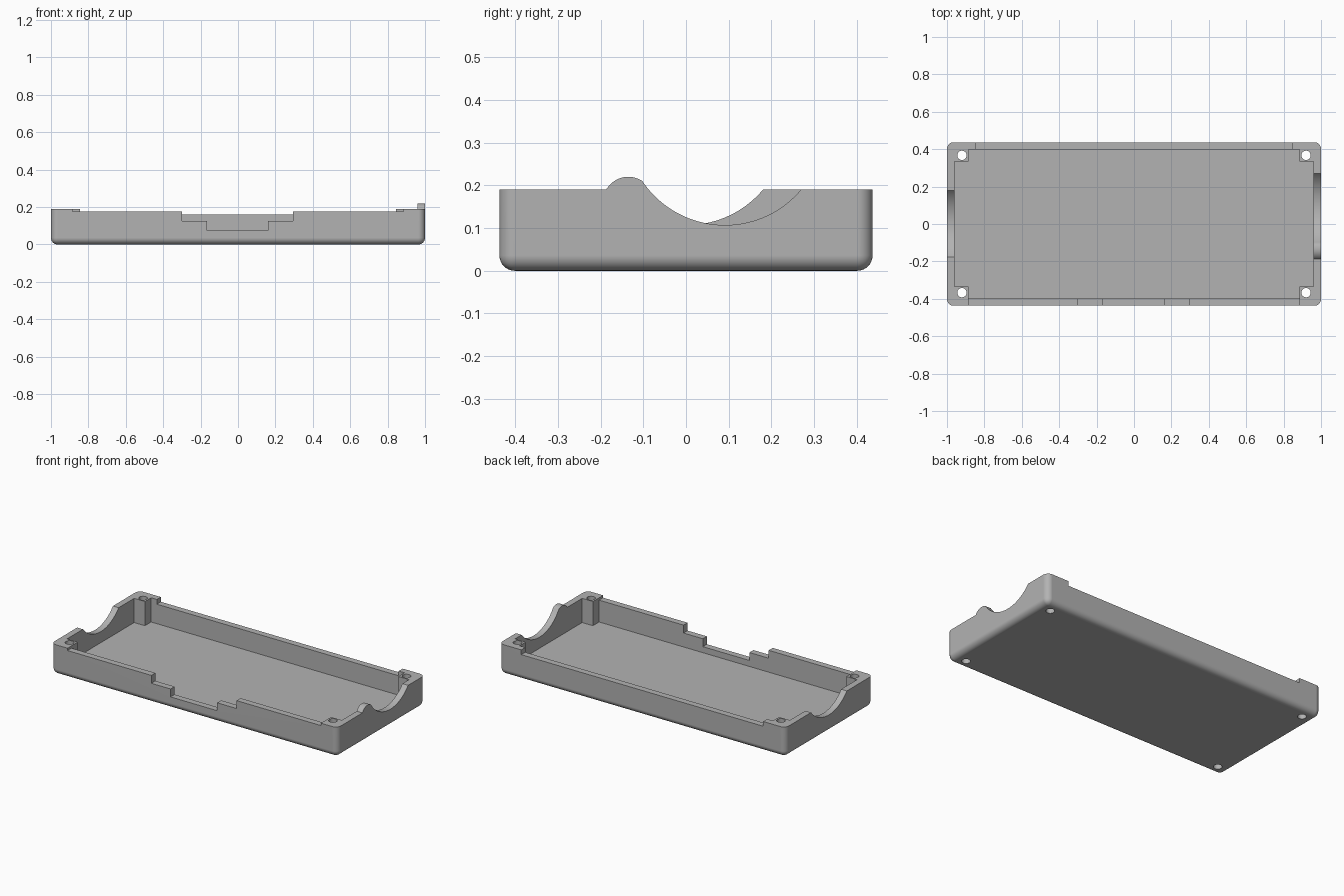
import bpy, bmesh
from math import pi, radians
from mathutils import Matrix

cube = bpy.data.objects.get("Cube")
if cube:
    bpy.data.objects.remove(cube, do_unlink=True)

grey = bpy.data.materials.new("grey_plastic")
grey.use_nodes = True
colour = (0.45, 0.45, 0.45, 1)
grey.diffuse_color = colour
grey.node_tree.nodes["Principled BSDF"].inputs["Base Color"].default_value = colour

W, D, H = 1.0, 0.437, 0.19      # half width, half depth, rim height
WALL, FLOOR, FILLET = 0.04, 0.037, 0.036


def make(name, bm):
    mesh = bpy.data.meshes.new(name)
    bm.to_mesh(mesh)
    bm.free()
    mesh.materials.append(grey)
    obj = bpy.data.objects.new(name, mesh)
    bpy.context.collection.objects.link(obj)
    return obj


def box(name, x0, x1, y0, y1, z0, z1):
    bm = bmesh.new()
    mat = Matrix.Translation(((x0 + x1) / 2, (y0 + y1) / 2, (z0 + z1) / 2))
    mat = mat @ Matrix.Diagonal((x1 - x0, y1 - y0, z1 - z0, 1))
    bmesh.ops.create_cube(bm, size=1, matrix=mat)
    return make(name, bm)


def cylinder(name, centre, radius, length, axis="Z", sides=48):
    bm = bmesh.new()
    mat = Matrix.Translation(centre)
    if axis == "X":
        mat = mat @ Matrix.Rotation(pi / 2, 4, "Y")
    bmesh.ops.create_cone(bm, cap_ends=True, segments=sides, radius1=radius,
                          radius2=radius, depth=length, matrix=mat)
    return make(name, bm)


def combine(target, other, operation="DIFFERENCE"):
    mod = target.modifiers.new("combine", "BOOLEAN")
    mod.operation, mod.solver, mod.object = operation, "EXACT", other
    bpy.context.view_layer.objects.active = target
    bpy.ops.object.modifier_apply(modifier=mod.name)
    bpy.data.objects.remove(other, do_unlink=True)


# Outer shell with rounded bottom and upright edges
tray = box("enclosure_tray", -W, W, -D, D, 0, H)
bm = bmesh.new()
bm.from_mesh(tray.data)
edges = [e for e in bm.edges if min(v.co.z for v in e.verts) < 0.01]
bmesh.ops.bevel(bm, geom=edges, offset=FILLET, segments=8, profile=0.5, affect="EDGES")
bm.to_mesh(tray.data)
bm.free()

# Rounded bump on the left end wall
combine(tray, cylinder("bump", (W - WALL / 2, -0.135, 0.16), 0.06, WALL, "X", 64), "UNION")

# Cavity, leaving a square post in each corner
cavity = box("cavity", -W + WALL, W - WALL, -0.335, 0.335, FLOOR, 0.5)
combine(cavity, box("cavity_long", -0.885, 0.885, -D + WALL, D - WALL, FLOOR, 0.5), "UNION")
combine(tray, cavity)

# Stepped front rim and lowered back rim
for x0, x1, z in ((-0.885, 0.885, 0.175), (-0.3, 0.295, 0.125), (-0.165, 0.16, 0.075)):
    combine(tray, box("front_notch", x0, x1, -0.5, -0.36, z, 0.5))
combine(tray, box("back_notch", -0.845, 0.845, D - WALL, 0.5, 0.16, 0.5))

# Curved dips in the end walls
for side, y in ((1, 0.091), (-1, 0.002)):
    combine(tray, cylinder("dip", (side * W, y, 0.34), 0.233, 0.15, "X", 128))

# Screw holes through the corner posts
for x in (-0.92, 0.92):
    for y in (-0.367, 0.367):
        combine(tray, cylinder("screw_hole", (x, y, 0.1), 0.025, 0.4))

# Smooth fillets with crisp edges and flat walls
bpy.ops.object.select_all(action="DESELECT")
tray.select_set(True)
bpy.context.view_layer.objects.active = tray
bpy.ops.object.shade_smooth_by_angle(angle=radians(30))
normals = tray.modifiers.new("flat_walls", "WEIGHTED_NORMAL")
normals.keep_sharp = True
